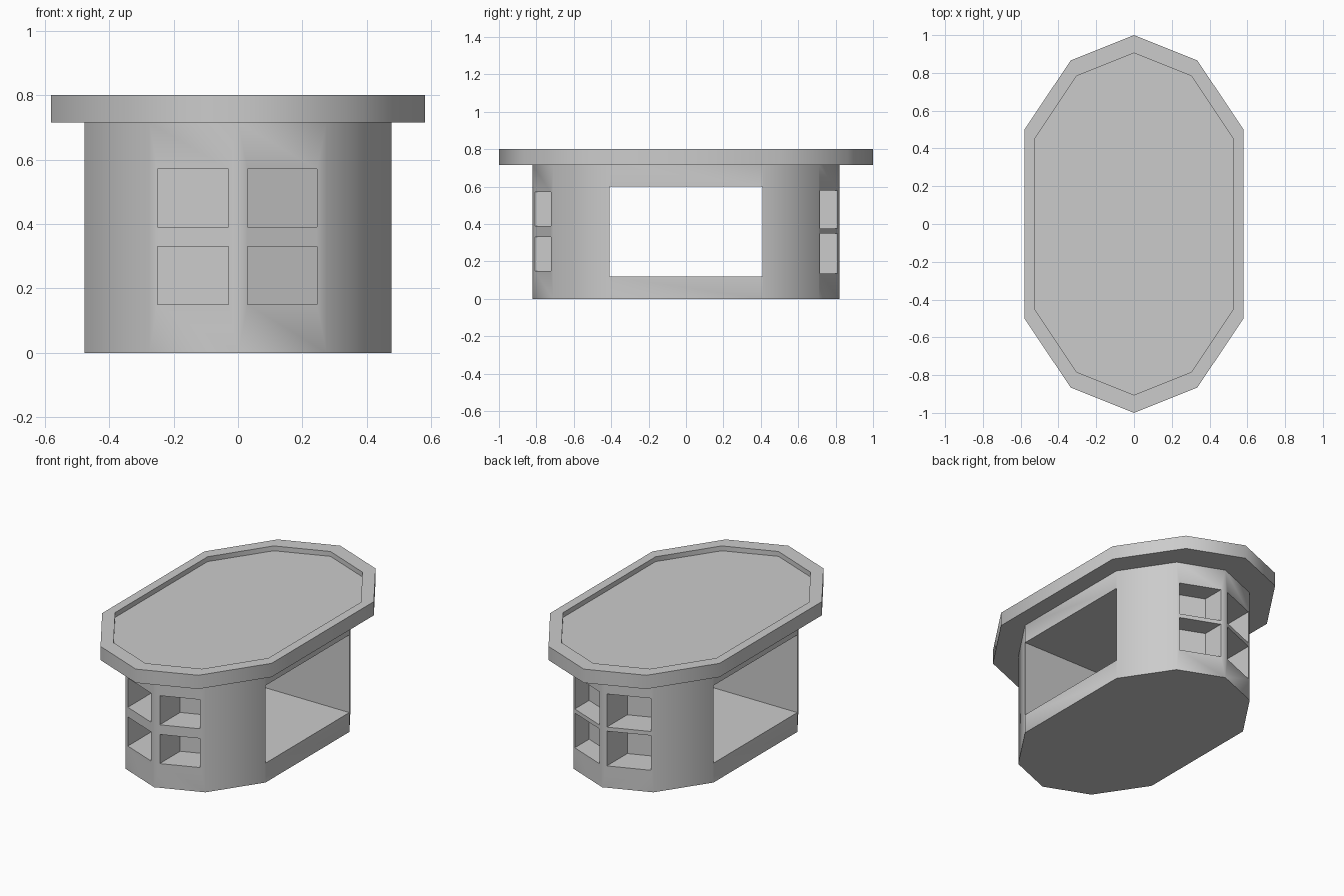
import bpy, bmesh
from math import sin, cos, radians

if "Cube" in bpy.data.objects:
    bpy.data.objects.remove(bpy.data.objects["Cube"])

# Outline: a 12-gon squashed in x, with its two side points left out
ANGLES = [a for a in range(0, 360, 30) if a not in (0, 180)]
WIDTH = 0.67


def finish(name, bm):
    bmesh.ops.recalc_face_normals(bm, faces=bm.faces)
    mesh = bpy.data.meshes.new(name)
    bm.to_mesh(mesh)
    bm.free()
    obj = bpy.data.objects.new(name, mesh)
    bpy.context.collection.objects.link(obj)
    return obj


def stack(name, levels):
    """Stack outline rings given as (scale, z) and cap both ends."""
    bm = bmesh.new()
    rings = [[bm.verts.new((WIDTH * s * cos(radians(a)), s * sin(radians(a)), z))
              for a in ANGLES] for s, z in levels]
    n = len(ANGLES)
    for lo, hi in zip(rings, rings[1:]):
        for i in range(n):
            j = (i + 1) % n
            bm.faces.new((lo[i], lo[j], hi[j], hi[i]))
    bm.faces.new(rings[0][::-1])
    bm.faces.new(rings[-1])
    return finish(name, bm)


def prism(name, base, z0, z1):
    bm = bmesh.new()
    face = bm.faces.new([bm.verts.new((x, y, z0)) for x, y in base])
    top = bmesh.ops.extrude_face_region(bm, geom=[face])
    verts = [v for v in top["geom"] if isinstance(v, bmesh.types.BMVert)]
    bmesh.ops.translate(bm, verts=verts, vec=(0, 0, z1 - z0))
    obj = finish(name, bm)
    obj.hide_render = True
    return obj


def activate(obj):
    bpy.ops.object.select_all(action='DESELECT')
    obj.select_set(True)
    bpy.context.view_layer.objects.active = obj


def cut(obj, cutter):
    activate(obj)
    mod = obj.modifiers.new("cut", 'BOOLEAN')
    mod.operation = 'DIFFERENCE'
    mod.solver = 'EXACT'
    mod.object = cutter
    bpy.ops.object.modifier_apply(modifier=mod.name)
    bpy.data.objects.remove(cutter)


# Pedestal body and the rimmed top with a shallow recess
body = stack("pedestal_body", [(0.82, 0), (0.82, 0.715)])
tray = stack("rimmed_top", [(1, 0.715), (1, 0.8), (0.905, 0.8), (0.905, 0.77)])

# Wide opening straight through both long sides
cut(body, prism("side_tunnel_cutter",
                [(-1, -0.409), (1, -0.409), (1, 0.409), (-1, 0.409)], 0.12, 0.60))

# Cubbyholes: two rows on each end facet, backs parallel to the facet
SLOPE = 0.40
ends = [(-1, 1, 0.03, 0.245, 0.20, [(0.15, 0.33), (0.39, 0.57)]),
        (-1, -1, 0.03, 0.25, 0.25, [(0.15, 0.33), (0.39, 0.57)]),
        (1, -1, 0.025, 0.26, 0.20, [(0.135, 0.35), (0.375, 0.58)]),
        (1, 1, 0.025, 0.26, 0.14, [(0.135, 0.35), (0.375, 0.58)])]
for sy, sx, x0, x1, depth, rows in ends:
    near, far = 0.82 - SLOPE * x0, 0.82 - SLOPE * x1
    base = [(sx * x0, sy * (near + 0.1)), (sx * x1, sy * (far + 0.1)),
            (sx * x1, sy * (far - depth)), (sx * x0, sy * (near - depth))]
    for z0, z1 in rows:
        cut(body, prism("cubbyhole_cutter", base, z0, z1))

# Smooth round the outline, crisp at rims and openings
for obj in (body, tray):
    activate(obj)
    bpy.ops.object.shade_smooth_by_angle(angle=radians(50))
